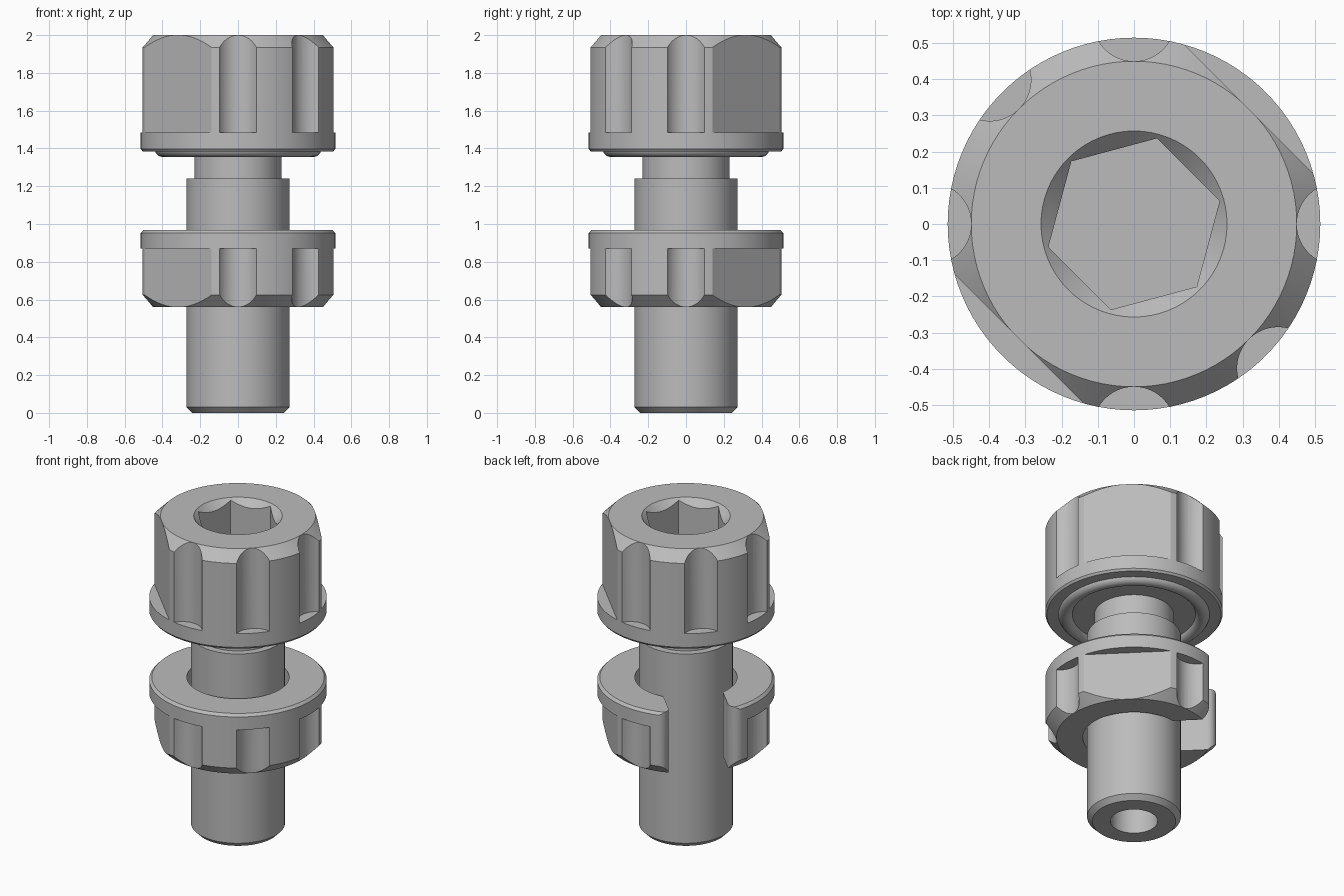
import bpy, bmesh
from math import cos, sin, pi, radians, sqrt
from mathutils import Matrix

old = bpy.data.objects.get("Cube")
if old:
    bpy.data.objects.remove(old, do_unlink=True)

SEGMENTS = 96
RIM = 0.515        # outer radius of cap and nut
FLAT = 0.449       # distance of the wrench flats from the axis

steel = bpy.data.materials.new("grey steel")
steel.use_nodes = True
steel.diffuse_color = (0.5, 0.5, 0.5, 1)
steel.node_tree.nodes["Principled BSDF"].inputs["Base Color"].default_value = (0.5, 0.5, 0.5, 1)


def make_object(name, bm):
    bmesh.ops.recalc_face_normals(bm, faces=bm.faces)
    mesh = bpy.data.meshes.new(name)
    bm.to_mesh(mesh)
    bm.free()
    obj = bpy.data.objects.new(name, mesh)
    bpy.context.collection.objects.link(obj)
    mesh.materials.append(steel)
    return obj


def lathe(name, profile):
    """Spin a closed (radius, z) outline around the axis."""
    bm = bmesh.new()
    verts = [bm.verts.new((r, 0, z)) for r, z in profile]
    edges = [bm.edges.new((a, b)) for a, b in zip(verts, verts[1:] + verts[:1])]
    bmesh.ops.spin(bm, geom=verts + edges, cent=(0, 0, 0), axis=(0, 0, 1),
                   angle=2 * pi, steps=SEGMENTS, use_duplicate=False)
    bmesh.ops.remove_doubles(bm, verts=bm.verts, dist=1e-5)
    bmesh.ops.dissolve_degenerate(bm, edges=bm.edges, dist=1e-5)
    return make_object(name, bm)


def add_prism(bm, outline, z0, z1):
    """Extrude an (x, y) outline from z0 to z1."""
    face = bm.faces.new([bm.verts.new((x, y, z0)) for x, y in outline])
    out = bmesh.ops.extrude_face_region(bm, geom=[face])
    top = [v for v in out["geom"] if isinstance(v, bmesh.types.BMVert)]
    bmesh.ops.translate(bm, verts=top, vec=(0, 0, z1 - z0))


def circle(cx, cy, r, count, start=0):
    return [(cx + r * cos(start + 2 * pi * i / count),
             cy + r * sin(start + 2 * pi * i / count)) for i in range(count)]


def turn(outline, degrees):
    c, s = cos(radians(degrees)), sin(radians(degrees))
    return [(x * c - y * s, x * s + y * c) for x, y in outline]


def cut(obj, cutter):
    """Subtract the cutter and remove it."""
    mod = obj.modifiers.new("cut", "BOOLEAN")
    mod.operation = "DIFFERENCE"
    mod.solver = "EXACT"
    mod.object = cutter
    cutter.hide_render = True
    graph = bpy.context.evaluated_depsgraph_get()
    mesh = bpy.data.meshes.new_from_object(obj.evaluated_get(graph))
    obj.modifiers.clear()
    obj.data = mesh
    bpy.data.objects.remove(cutter, do_unlink=True)


def cut_grips(obj, z0, z1):
    """Six round scallops and two opposite wrench flats."""
    bm = bmesh.new()
    for angle in (0, 90, 135, 180, 270, 315):
        add_prism(bm, turn(circle(0.564, 0, 0.114, 48), angle), z0, z1)
    slab = [(FLAT, -0.4), (0.7, -0.4), (0.7, 0.4), (FLAT, 0.4)]
    for angle in (45, 225):
        add_prism(bm, turn(slab, angle), z0, z1)
    cut(obj, make_object("grip_cutter", bm))


# Cap with bottom flange and a conical lead-in at the socket
cap = lathe("cap", [
    (0, 1.385), (0.505, 1.385), (RIM, 1.398), (RIM, 1.935), (0.45, 2),
    (0.257, 2), (0.207, 1.95), (0, 1.95)])
cut_grips(cap, 1.485, 2.1)

# Hexagonal socket
bm = bmesh.new()
add_prism(bm, circle(0, 0, 0.245, 6, radians(15)), 1.62, 2.1)
cut(cap, make_object("socket_cutter", bm))

# Rounded sealing bead under the cap
bead = lathe("sealing_bead", circle(0.398, 1.398, 0.043, 24))

# Stepped shaft with a blind hole in the foot
shaft = lathe("shaft", [
    (0, 0.8), (0.137, 0.8), (0.137, 0), (0.242, 0), (0.272, 0.03),
    (0.272, 1.242), (0.23, 1.242), (0.23, 1.39), (0, 1.39)])

# Nut with top flange
BORE = 0.297
nut = lathe("slotted_nut", [
    (BORE, 0.56), (0.45, 0.56), (RIM, 0.625), (RIM, 0.952), (0.5, 0.968),
    (BORE, 0.968)])
cut_grips(nut, 0.4, 0.87)

# Side slot through the nut, with rounded lips
half_width, fillet = 0.175, 0.05
lip_y = half_width + fillet
lip_x = sqrt((RIM - fillet) ** 2 - lip_y ** 2)
sweep = pi / 2 + (pi / 2 - 0.0) - (pi / 2 - 0.505)
side = [(0.1, half_width)]
for i in range(13):
    a = -pi / 2 + sweep * i / 12
    side.append((lip_x + fillet * cos(a), lip_y + fillet * sin(a)))
side.append((0.8, side[-1][1] + 0.01))
bm = bmesh.new()
add_prism(bm, turn(side + [(x, -y) for x, y in reversed(side)], 135), 0.4, 1.1)
cut(nut, make_object("slot_cutter", bm))

# Smooth round faces, keep machined edges sharp
for obj in bpy.context.view_layer.objects:
    obj.select_set(obj in (cap, bead, shaft, nut))
bpy.context.view_layer.objects.active = cap
bpy.ops.object.shade_smooth_by_angle(angle=radians(25))
